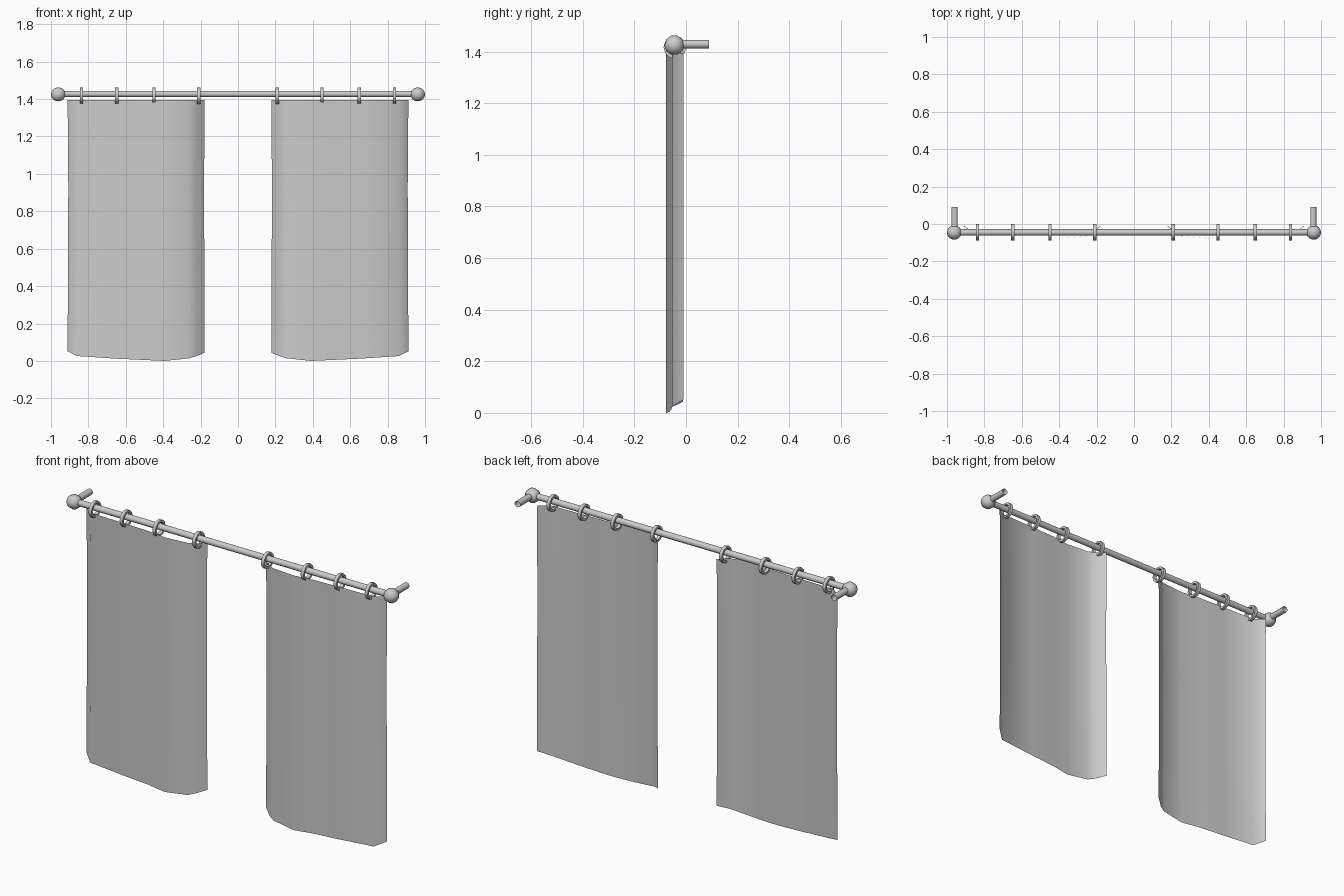
import bpy, bmesh, math
from mathutils import Matrix

if "Cube" in bpy.data.objects:
    bpy.data.objects.remove(bpy.data.objects["Cube"])

ROD_Y, ROD_Z = -0.045, 1.427


def make(name, bm, angle=40):
    """Turn a bmesh into a smooth-shaded object that keeps sharp edges."""
    bmesh.ops.remove_doubles(bm, verts=bm.verts, dist=1e-5)
    me = bpy.data.meshes.new(name)
    bm.to_mesh(me)
    bm.free()
    ob = bpy.data.objects.new(name, me)
    bpy.context.collection.objects.link(ob)
    bpy.ops.object.select_all(action='DESELECT')
    ob.select_set(True)
    bpy.context.view_layer.objects.active = ob
    bpy.ops.object.shade_smooth_by_angle(angle=math.radians(angle))
    return ob


def tube(name, radius, length, centre, axis, sides=10):
    """Open-ended cylinder along the X or Y axis."""
    bm = bmesh.new()
    turn = Matrix.Rotation(math.pi / 2, 4, 'Y' if axis == 'X' else 'X')
    bmesh.ops.create_cone(bm, cap_ends=False, segments=sides, radius1=radius,
                          radius2=radius, depth=length,
                          matrix=Matrix.Translation(centre) @ turn)
    return make(name, bm, 60)


def ring(name, x):
    """Square-section band around the rod."""
    bm = bmesh.new()
    n, half = 12, 0.009
    loops = []
    for i in range(n):
        a = 2 * math.pi * i / n
        loops.append([bm.verts.new((x + dx, -0.043 + r * math.cos(a), 1.417 + r * math.sin(a)))
                      for r, dx in ((0.044, -half), (0.044, half), (0.032, half), (0.032, -half))])
    for i in range(n):
        a, b = loops[i], loops[(i + 1) % n]
        for k in range(4):
            bm.faces.new((a[k], a[(k + 1) % 4], b[(k + 1) % 4], b[k]))
    bmesh.ops.recalc_face_normals(bm, faces=bm.faces)
    return make(name, bm)


# Cloth cross-section from the outer edge inwards: |x|, y, hem height
FOLDS = [(0.911, -0.010, 0.052), (0.860, -0.052, 0.026), (0.650, -0.058, 0.012),
         (0.500, -0.063, 0.005), (0.390, -0.077, 0.000), (0.260, -0.066, 0.014),
         (0.225, -0.050, 0.025), (0.178, -0.011, 0.043)]


def panel(name, side):
    """Thin hanging cloth with a curved hem and slightly pinched sides."""
    bm = bmesh.new()
    rows = []
    for t, pinch in ((0, 1.0), (0.35, 0.995), (0.65, 0.99), (1, 1.0)):
        rows.append([bm.verts.new((side * (0.545 + (x - 0.545) * pinch), y,
                                   hem + (1.395 - hem) * t)) for x, y, hem in FOLDS])
    for a, b in zip(rows, rows[1:]):
        for k in range(len(FOLDS) - 1):
            quad = (a[k], a[k + 1], b[k + 1], b[k])
            bm.faces.new(quad if side < 0 else quad[::-1])
    return make(name, bm, 60)


# Rod
tube("curtain_rod", 0.017, 1.90, (0, ROD_Y, ROD_Z), 'X')

for side, label in ((-1, "left"), (1, "right")):
    # Ball finial
    bm = bmesh.new()
    bmesh.ops.create_uvsphere(bm, u_segments=10, v_segments=8, radius=0.039,
                              matrix=Matrix.Translation((side * 0.961, ROD_Y, 1.425))
                              @ Matrix.Rotation(math.pi / 2, 4, 'Y'))
    make(f"finial_{label}", bm, 60)
    # Wall bracket
    tube(f"wall_bracket_{label}", 0.017, 0.125, (side * 0.959, 0.0275, 1.429), 'Y')
    # Curtain rings
    for i, x in enumerate((0.837, 0.648, 0.449, 0.209)):
        ring(f"curtain_ring_{label}_{i + 1}", side * x)
    # Cloth
    panel(f"curtain_panel_{label}", side)
